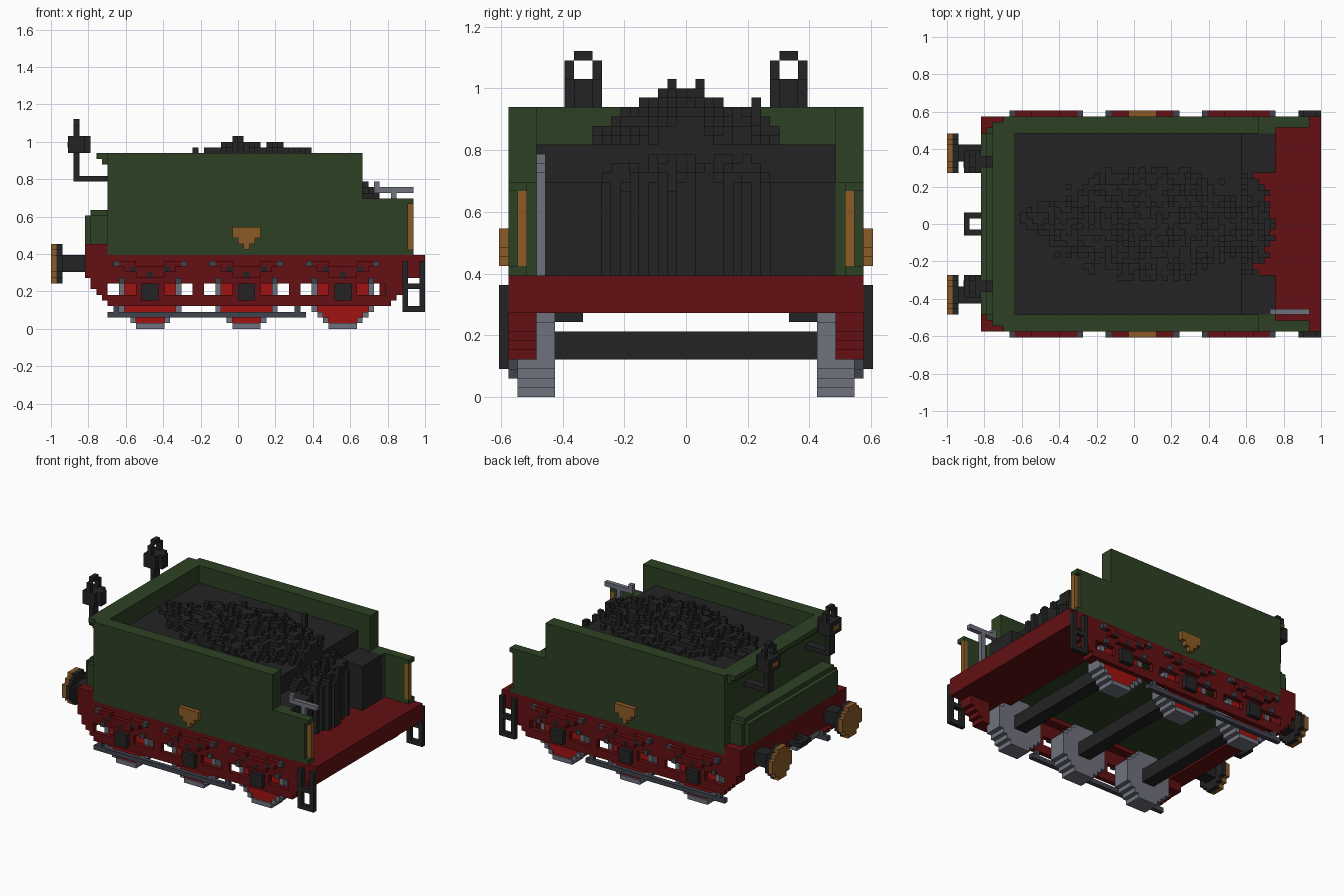
import bpy, bmesh, math, random
from mathutils import Vector

cube = bpy.data.objects.get("Cube")
if cube:
    bpy.data.objects.remove(cube, do_unlink=True)

U = 1 / 33  # one block of the model's grid
random.seed(4)


def material(name, rgb):
    m = bpy.data.materials.new(name)
    m.use_nodes = True
    m.diffuse_color = (*rgb, 1)
    m.node_tree.nodes["Principled BSDF"].inputs["Base Color"].default_value = (*rgb, 1)
    return m


BLACK = material("coal_black", (0.017, 0.017, 0.018))
GREEN = material("dark_green", (0.026, 0.053, 0.017))
RED = material("dark_red", (0.125, 0.005, 0.006))
BRIGHT = material("bright_red", (0.36, 0.006, 0.006))
BRASS = material("brass", (0.26, 0.105, 0.02))
STEEL = material("steel_grey", (0.16, 0.168, 0.205))
SLATE = material("slate_grey", (0.05, 0.056, 0.072))


def blocks(name, mat, boxes, mirror=False):
    """One object from boxes (x0, x1, y0, y1, z0, z1) in grid blocks, optionally mirrored over y."""
    bm = bmesh.new()
    boxes = list(boxes)
    if mirror:
        boxes += [(a, b, -d, -c, e, f) for a, b, c, d, e, f in boxes]
    for x0, x1, y0, y1, z0, z1 in boxes:
        verts = bmesh.ops.create_cube(bm, size=1)["verts"]
        size = Vector((x1 - x0, y1 - y0, z1 - z0))
        mid = Vector((x0 + x1, y0 + y1, z0 + z1)) / 2
        for v in verts:
            v.co = (v.co * size + mid) * U
    me = bpy.data.meshes.new(name)
    bm.to_mesh(me)
    bm.free()
    me.materials.append(mat)
    ob = bpy.data.objects.new(name, me)
    bpy.context.collection.objects.link(ob)
    return ob


def disc_rows(n, slack=0.1):
    """Rows (offset, half width) of a stepped disc n blocks across (n odd)."""
    h = n // 2
    r2 = (n / 2 + slack) ** 2
    return [(k, math.floor(math.sqrt(r2 - k * k)) + 0.5) for k in range(-h, h + 1)]


def disc_y(cx, cz, n, y0, y1):
    return [(cx - w, cx + w, y0, y1, cz + k - .5, cz + k + .5) for k, w in disc_rows(n)]


def disc_x(cy, cz, n, x0, x1):
    return [(x0, x1, cy - w, cy + w, cz + k - .5, cz + k + .5) for k, w in disc_rows(n, -.1)]


AXLES = (-15.5, 1.5, 18.5)

# Tank body: side walls with low front wings, rear wall with overhanging lip, floor
blocks("tank_sides", GREEN, [
    (-23, 22, 16, 19, 13, 31), (22, 25, 16, 19, 13, 23), (25, 30, 17, 19, 13, 23),
    (30, 31, 17, 19, 22, 23), (30, 31, 17, 19, 13, 14)], True)
blocks("tank_rear_wall", GREEN, [
    (-23, -21, -16, 16, 13, 31), (-24, -23, -18, 18, 29, 30), (-25, -23, -18, 18, 30, 31)])
blocks("tank_floor", GREEN, [(-23, 21, -16, 16, 12, 13)])
blocks("rear_box", GREEN, [
    (-27, -23, -16, 16, 15, 20), (-26, -23, -17, 17, 15, 20), (-26, -23, -16, 16, 20, 21)])
blocks("handrail", BRASS, [(30, 31, 17, 18, 14, 22)], True)
blocks("side_plaque", BRASS, [
    (-1, 4, 19, 20, 16, 18), (0, 3, 19, 20, 15, 16), (1, 2, 19, 20, 14, 15)], True)

# Bunker and lockers
blocks("bunker", BLACK, [(-21, 19, -16, 16, 13, 27)])
blocks("locker", BLACK, [(19, 25, 9, 16, 13, 23)], True)

# Coal heap of uneven columns, with a ragged front spill
coal = []
for x in range(-20, 25):
    for y in range(-10, 10):
        dy = abs(y + .5)
        if x < 19:
            reach = (3 - x) / 24 if x < 3 else (x - 3) / 20
            top = 33.2 - 0.52 * dy - 5.5 * reach ** 1.4
            top = min(33, round(top + random.choice((-1, -.5, 0, 0, .5, 1))))
            if top > 27:
                coal.append((x, x + 1, y, y + 1, 26, top))
        elif dy < 9 and x < 25.5 - 0.05 * dy * dy - random.random() * 2:
            top = 27 - (x - 19) * 0.6 - 0.35 * dy + random.choice((-2, -1, 0, 1))
            coal.append((x, x + 1, y, y + 1, 13, round(top)))
coal += [(0, 1, 1, 2, 32, 34), (-1, 0, -2, -1, 32, 34), (11, 12, 7, 8, 29, 32)]
blocks("coal", BLACK, coal)

# Hand brake
blocks("hand_brake", STEEL, [
    (27, 28, -16, -15, 13, 24), (24, 31, -16, -15, 24, 25), (24, 25, -16, -15, 25, 26)])

# Underframe
blocks("front_deck", RED, [(21, 33, -19, 19, 9, 13)])
blocks("rear_beam", RED, [(-27, -23, -19, 19, 9, 15)])
frame = [(-27, 33, 18, 19, 9, 13), (-26, 30, 18, 19, 8, 9),
         (-24, 28, 18, 19, 5, 6), (-23, 27, 18, 19, 4, 5),
         (-26, -23, 18, 19, 7, 8), (-25, -23, 18, 19, 6, 7),
         (26, 30, 18, 19, 7, 8), (26, 29, 18, 19, 6, 7)]
frame += [(a - 2.5, a + 2.5, 18, 19, 6, 8) for a in AXLES]
frame += [(a + 7.5, a + 9.5, 18, 19, 6, 8) for a in AXLES[:2]]
# stepped end brackets and the inner strip above the wheels
frame += [(25, 30, 16, 18, 7, 9), (25, 29, 16, 18, 6, 7), (25, 28, 16, 18, 5, 6),
          (25, 27, 16, 18, 4, 5), (-26, -23, 16, 18, 7, 9), (-23, 21, 16, 18, 11, 13)]
blocks("side_frame", RED, frame, True)

# Springs, hangers and axle boxes
leaves, buckles, hangers, boxes = [], [], [], []
for a in AXLES:
    leaves += [(a - 4.5, a + 4.5, 19, 20, 10, 11), (a - 2.5, a + 2.5, 19, 20, 9, 10)]
    leaves += [(a + s * 4 - 1.5, a + s * 4 + 1.5, 19, 20, 11, 12) for s in (-1, 1)]
    buckles.append((a - .5, a + .5, 19, 20.02, 9, 10))
    for s in (-1, 1):
        c = a + s * 6
        hangers.append((c - .5, c + .5, 19, 20, 11, 12))
        c = a + s * 5
        hangers.append((c - .5, c + .5, 18.5, 19.5, 8, 9))
        buckles.append((a + s * 3 - .5, a + s * 3 + .5, 19, 20.02, 10, 11))
    boxes.append((a - 1.5, a + 1.5, 18, 20, 5, 8))
blocks("leaf_springs", RED, leaves, True)
blocks("spring_buckles", BLACK, buckles, True)
blocks("spring_hangers", SLATE, hangers, True)
blocks("axle_boxes", BLACK, boxes, True)

# Wheels and axles
for name, a in zip(("rear", "middle", "front"), AXLES):
    inner = disc_y(a, 5.5, 11, 14, 17)
    core = dict(disc_rows(9))
    rim = []
    for k, w in disc_rows(11):
        z0, z1, c = 5 + k, 6 + k, core.get(k, 0)
        if c:
            rim += [(a - w, a - c, 17, 18, z0, z1), (a + c, a + w, 17, 18, z0, z1)]
        else:
            rim.append((a - w, a + w, 17, 18, z0, z1))
    blocks(name + "_tyres", STEEL, inner + rim, True)
    blocks(name + "_wheel_centres", BRIGHT, disc_y(a, 5.5, 9, 17, 17.6), True)
    blocks(name + "_axle", BLACK, [(a - 1.5, a + 1.5, -14, 14, 4, 7)])

# Brake rods along the wheels
blocks("brake_rod", SLATE, [
    (-23, 12, 18, 19, 2, 3), (10, 11, 18, 19, 3, 4), (-22, -21, 18, 19, 3, 4)], True)

# Footsteps at the deck corners
blocks("footstep", BLACK, [
    (29, 30, 19, 20, 3, 12), (32, 33, 19, 20, 3, 12),
    (30, 32, 19, 20, 3, 4), (30, 32, 19, 20, 7, 8)], True)

# Buffers and coupling
blocks("buffer_faces", BRASS, disc_x(12.5, 11.5, 7, -33, -32), True)
blocks("buffer_stems", BLACK, disc_x(12.5, 11.5, 7, -32, -31)
       + [(-31, -27, 11, 14, 10, 13)], True)
blocks("coupling", BLACK, [
    (-30, -29, -2, 2, 10, 11), (-29, -27, -2, -1, 10, 11), (-29, -27, 1, 2, 10, 11)])

# Rear lanterns on brackets
blocks("lantern", BLACK, [
    (-29, -23, 10, 12, 26, 27), (-29, -28, 10, 12, 27, 31),
    (-30, -27, 9, 13, 31, 34), (-27, -26, 10, 12, 31, 34),
    (-29, -28, 9, 10, 34, 36), (-29, -28, 12, 13, 34, 36), (-29, -28, 10, 12, 36, 37)], True)
blocks("lantern_lens", BRASS, [(-30.1, -30, 10, 12, 32, 33)], True)
